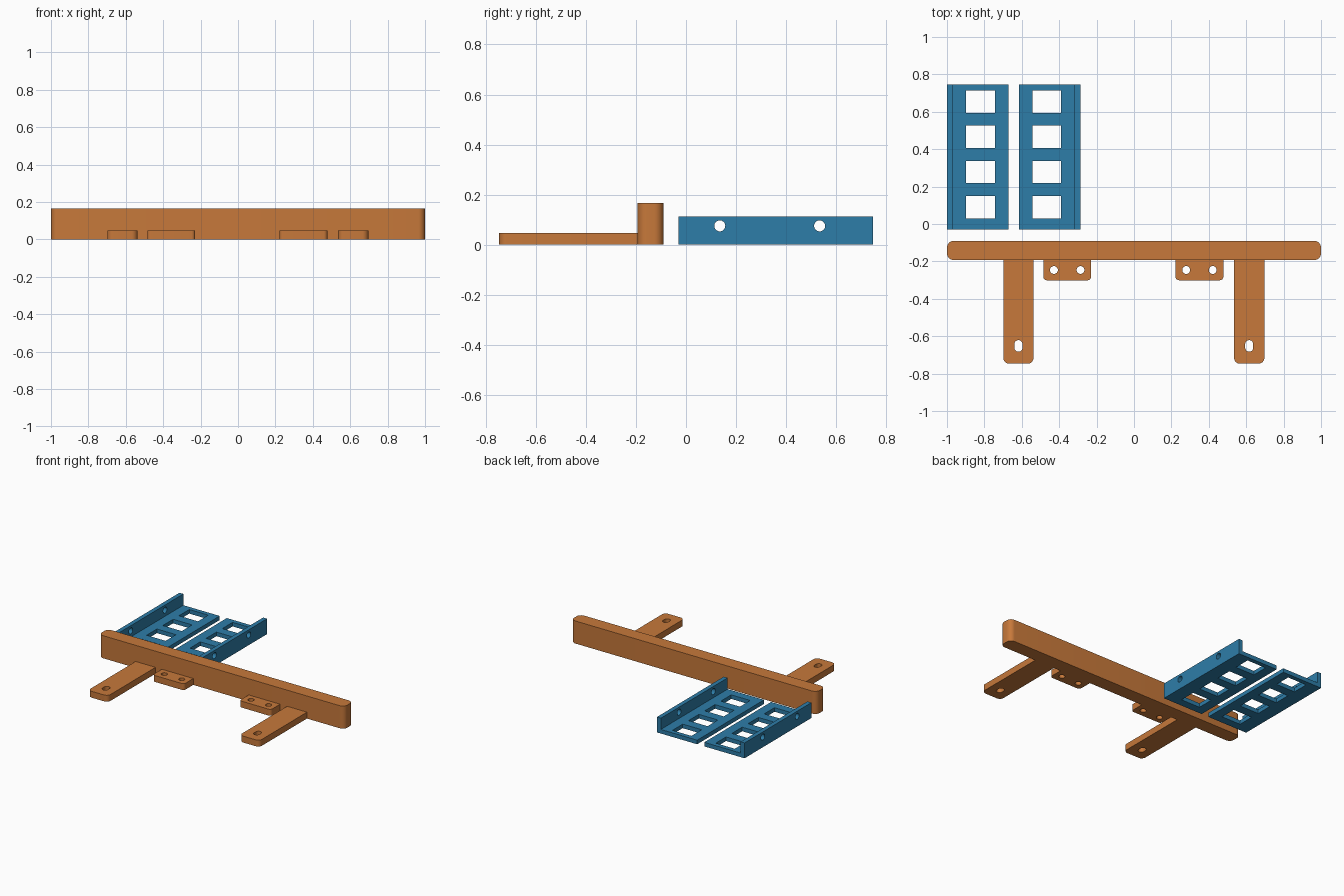
import bpy, bmesh, math
from mathutils import Matrix

if "Cube" in bpy.data.objects:
    bpy.data.objects.remove(bpy.data.objects["Cube"])


def material(name, rgb):
    m = bpy.data.materials.new(name)
    m.diffuse_color = (*rgb, 1)
    m.use_nodes = True
    m.node_tree.nodes["Principled BSDF"].inputs["Base Color"].default_value = m.diffuse_color
    return m


ORANGE = material("orange plastic", (0.57, 0.19, 0.043))
BLUE = material("blue plastic", (0.027, 0.205, 0.393))
UPRIGHT = Matrix(((0, 0, 1), (1, 0, 0), (0, 1, 0))).to_4x4()  # plate (u, v) -> (y, z)


def loop(x0, x1, y0, y1, r_low=0, r_high=0, seg=8):
    """Rectangle outline with separate corner radii for the low-y and high-y ends."""
    pts = []
    for sx, sy, start in ((1, 1, 0), (-1, 1, 90), (-1, -1, 180), (1, -1, 270)):
        r = r_high if sy > 0 else r_low
        cx = x1 - r if sx > 0 else x0 + r
        cy = y1 - r if sy > 0 else y0 + r
        for i in range(seg + 1 if r else 1):
            a = math.radians(start + 90 * i / seg)
            pts.append((cx + r * math.cos(a), cy + r * math.sin(a)))
    return pts


def slot(cx, cy, w, h):
    return loop(cx - w / 2, cx + w / 2, cy - h / 2, cy + h / 2, w / 2, w / 2)


def plate(name, mat, outline, holes, lo, hi, basis=None):
    """Extrude an outline with holes from lo to hi along the plate normal."""
    cu = bpy.data.curves.new(name, 'CURVE')
    cu.dimensions, cu.fill_mode, cu.extrude = '2D', 'BOTH', (hi - lo) / 2
    for pts in [outline] + holes:
        s = cu.splines.new('POLY')
        s.points.add(len(pts) - 1)
        for p, (x, y) in zip(s.points, pts):
            p.co = (x, y, 0, 1)
        s.use_cyclic_u = True
    ob = bpy.data.objects.new(name, cu)
    bpy.context.collection.objects.link(ob)
    bpy.ops.object.select_all(action='DESELECT')
    ob.select_set(True)
    bpy.context.view_layer.objects.active = ob
    bpy.ops.object.convert(target='MESH')
    ob = bpy.context.object
    bm = bmesh.new()
    bm.from_mesh(ob.data)
    bmesh.ops.remove_doubles(bm, verts=bm.verts, dist=1e-5)
    bmesh.ops.translate(bm, verts=bm.verts, vec=(0, 0, (lo + hi) / 2))
    if basis:
        bmesh.ops.transform(bm, matrix=basis, verts=bm.verts)
    bmesh.ops.recalc_face_normals(bm, faces=bm.faces)
    bm.to_mesh(ob.data)
    bm.free()
    ob.data.materials.clear()
    ob.data.materials.append(mat)
    bpy.ops.object.shade_smooth_by_angle(angle=math.radians(30))
    return ob


# Long cross beam
BACK, FRONT = -0.09, -0.193
plate("cross_beam", ORANGE, loop(-1, 1, FRONT, BACK, 0.037, 0.037), [], 0, 0.166)

# Forward arms with slotted ends
for side, cx in (("left", -0.618), ("right", 0.616)):
    plate(f"{side}_arm", ORANGE, loop(cx - 0.081, cx + 0.081, -0.747, FRONT, 0.032),
          [slot(cx, -0.652, 0.043, 0.062)], 0, 0.047)

# Small screw tabs
for side, cx in (("left", -0.357), ("right", 0.35)):
    plate(f"{side}_screw_tab", ORANGE, loop(cx - 0.128, cx + 0.128, -0.301, FRONT, 0.02),
          [slot(cx + d, -0.246, 0.042, 0.042) for d in (-0.071, 0.071)], 0, 0.047)

# Pair of mirrored angle rails: windowed floor plus drilled outer wall
Y0, Y1, WALL = -0.03, 0.747, 0.032
for side, outer, d in (("left", -1.0, 1), ("right", -0.286, -1)):
    def span(a, b):
        return sorted((outer + d * a, outer + d * b))
    windows = [loop(*span(0.103, 0.258), 0.03 + 0.188 * k, 0.15 + 0.188 * k)
               for k in range(4)]
    plate(f"{side}_rail_floor", BLUE, loop(*span(WALL, 0.328), Y0, Y1), windows, 0, 0.03)
    plate(f"{side}_rail_wall", BLUE, loop(Y0, Y1, 0, 0.113),
          [slot(y, 0.075, 0.044, 0.044) for y in (0.135, 0.534)],
          *span(0, WALL), UPRIGHT)
